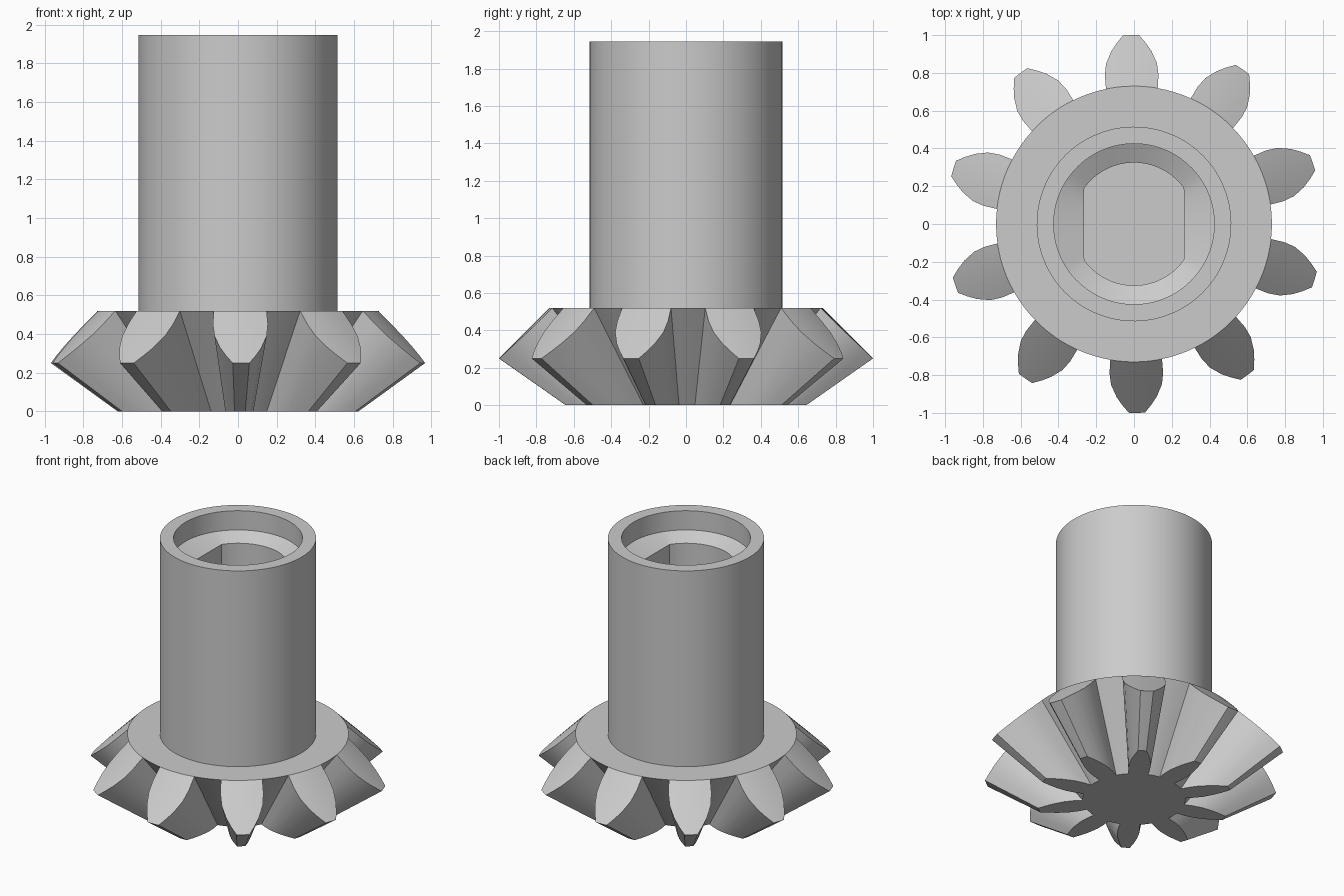
import bpy, bmesh
from math import sin, cos, asin, radians, pi

cube = bpy.data.objects.get("Cube")
if cube:
    bpy.data.objects.remove(cube)

TEETH, STEPS = 10, 10              # segments per tooth pitch
SEG = TEETH * STEPS
TURN = radians(90.9)
STEP = 2 * pi / SEG
APEX = -0.45                       # all teeth taper towards this height
ROOT_R, DISC_Z = 0.73, 0.52
COLS = range(-3, 4)                # points across one tooth

# Tooth rows on the back cone: radius, half width
ROWS = [(0.80, 0.142), (0.86, 0.135), (0.92, 0.107), (0.96, 0.078), (1.0, 0.043)]

bm = bmesh.new()


def point(r, a, z):
    return bm.verts.new((r * cos(a), r * sin(a), z))


def ring(r, z, flat=9.0):
    """Circle of points, cut flat at x = +-flat."""
    loop = [point(r, TURN + i * STEP, z) for i in range(SEG)]
    for v in loop:
        v.co.x = max(-flat, min(flat, v.co.x))
    return loop


def skin(a, b, closed=True):
    n = len(a)
    for i in range(n if closed else n - 1):
        j = (i + 1) % n
        bm.faces.new((a[i], a[j], b[j], b[i]))


# Tooth back faces and the gear outline
disc = ring(ROOT_R, DISC_Z)
outline = []
for t in range(TEETH):
    first = t * STEPS
    centre = TURN + first * STEP
    rows = [[disc[(first + c) % SEG] for c in COLS]]
    for r, w in ROWS:
        z = DISC_Z - (r - ROOT_R)
        rows.append([point(r, centre + asin(w / r) * c / 3, z) for c in COLS])
    for a, b in zip(rows, rows[1:]):
        skin(a, b, closed=False)
    outline += [row[0] for row in rows[:-1]] + rows[-1]
    outline += [row[-1] for row in reversed(rows[:-1])]
    outline += [disc[first + c] for c in range(4, STEPS - 3)]

# Flanks and roots taper to the flat bottom
bottom = []
for v in outline:
    s = -APEX / (v.co.z - APEX)
    bottom.append(bm.verts.new((v.co.x * s, v.co.y * s, 0)))
skin(outline, bottom)
bm.faces.new(bottom)

# Disc, shaft, rim, counterbore, chamfer and flat-sided bore
loops = [disc, ring(0.515, DISC_Z), ring(0.515, 1.945), ring(0.425, 1.945),
         ring(0.425, 1.805), ring(0.325, 1.755, 0.265), ring(0.325, 0.25, 0.265)]
for a, b in zip(loops, loops[1:]):
    skin(a, b)
bm.faces.new(loops[-1])

bmesh.ops.recalc_face_normals(bm, faces=bm.faces)
mesh = bpy.data.meshes.new("bevel_gear")
bm.to_mesh(mesh)
bm.free()
gear = bpy.data.objects.new("bevel_gear", mesh)
bpy.context.collection.objects.link(gear)

# Plain grey metal
grey = bpy.data.materials.new("grey")
grey.use_nodes = True
grey.diffuse_color = (0.6, 0.6, 0.6, 1)
grey.node_tree.nodes["Principled BSDF"].inputs["Base Color"].default_value = (0.6, 0.6, 0.6, 1)
mesh.materials.append(grey)

bpy.ops.object.select_all(action="DESELECT")
gear.select_set(True)
bpy.context.view_layer.objects.active = gear
bpy.ops.object.shade_smooth_by_angle(angle=radians(28))
